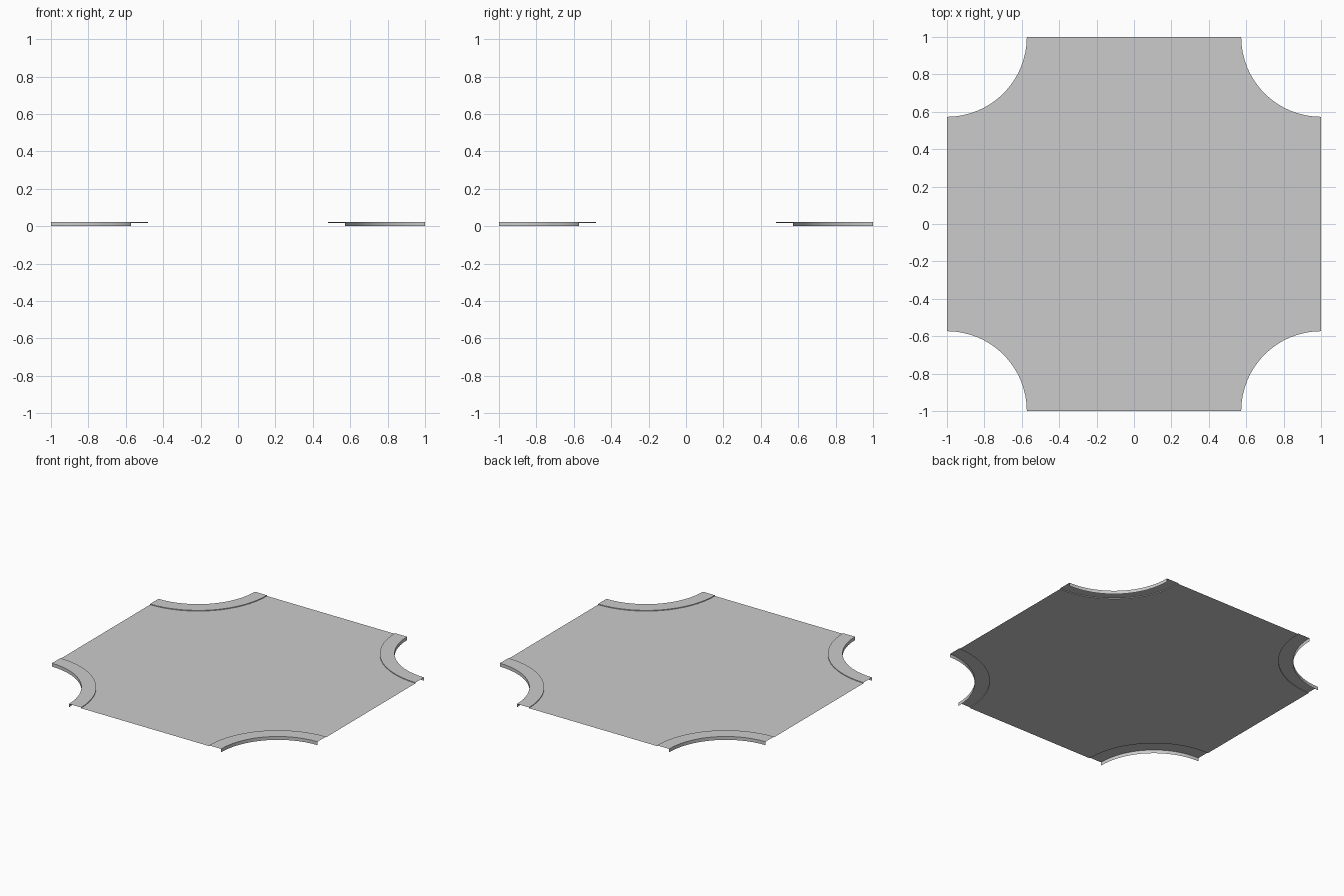
import bpy
import bmesh
from math import cos, sin, pi

cube = bpy.data.objects.get("Cube")
if cube:
    bpy.data.objects.remove(cube, do_unlink=True)

KERB_TOP, ROAD_TOP = 0.023, 0.018
R_OUTER, R_INNER = 0.427, 0.518   # kerb radii about each tile corner
STEPS = 16

grey = bpy.data.materials.new("light_grey")
grey.use_nodes = True
colour = (0.6, 0.6, 0.6, 1)
grey.diffuse_color = colour
grey.node_tree.nodes["Principled BSDF"].inputs["Base Color"].default_value = colour


def corner_arc(quarter, radius, z):
    """Quarter arc about one corner, running clockwise."""
    cx, cy = [(1, 1), (-1, 1), (-1, -1), (1, -1)][quarter]
    start = pi * 1.5 + quarter * pi / 2
    return [(cx + radius * cos(start - pi / 2 * i / STEPS),
             cy + radius * sin(start - pi / 2 * i / STEPS), z)
            for i in range(STEPS + 1)]


def make_object(name, bm):
    mesh = bpy.data.meshes.new(name)
    bm.to_mesh(mesh)
    bm.free()
    mesh.materials.append(grey)
    obj = bpy.data.objects.new(name, mesh)
    bpy.context.collection.objects.link(obj)
    bpy.ops.object.select_all(action='DESELECT')
    obj.select_set(True)
    bpy.context.view_layer.objects.active = obj
    bpy.ops.object.shade_smooth_by_angle(angle=pi / 6)


# Road sheet with four scooped corners
bm = bmesh.new()
outline = []
for quarter in range(4):
    # Each arc goes from its clockwise end to keep the outline counter-clockwise
    outline += corner_arc(quarter, R_INNER, ROAD_TOP)
face = bm.faces.new([bm.verts.new(p) for p in outline])
bmesh.ops.triangulate(bm, faces=[face])
for f in bm.faces:
    f.normal_update()
    if f.normal.z < 0:
        f.normal_flip()
make_object("road_surface", bm)

# Kerbs: low step from the road, flat top and outer skirt, open underneath
profile = [(R_INNER, ROAD_TOP), (R_INNER, KERB_TOP), (R_OUTER, KERB_TOP), (R_OUTER, 0)]
names = ["back_left", "back_right", "front_right", "front_left"]
for quarter, place in enumerate(names):
    bm = bmesh.new()
    rows = [[bm.verts.new(p) for p in corner_arc(quarter, r, z)] for r, z in profile]
    for a, b in zip(rows, rows[1:]):
        for i in range(STEPS):
            bm.faces.new((a[i], a[i + 1], b[i + 1], b[i]))
    bm.normal_update()
    if sum(f.normal.z for f in bm.faces) < 0:
        bmesh.ops.reverse_faces(bm, faces=bm.faces[:])
    make_object("kerb_" + place, bm)
